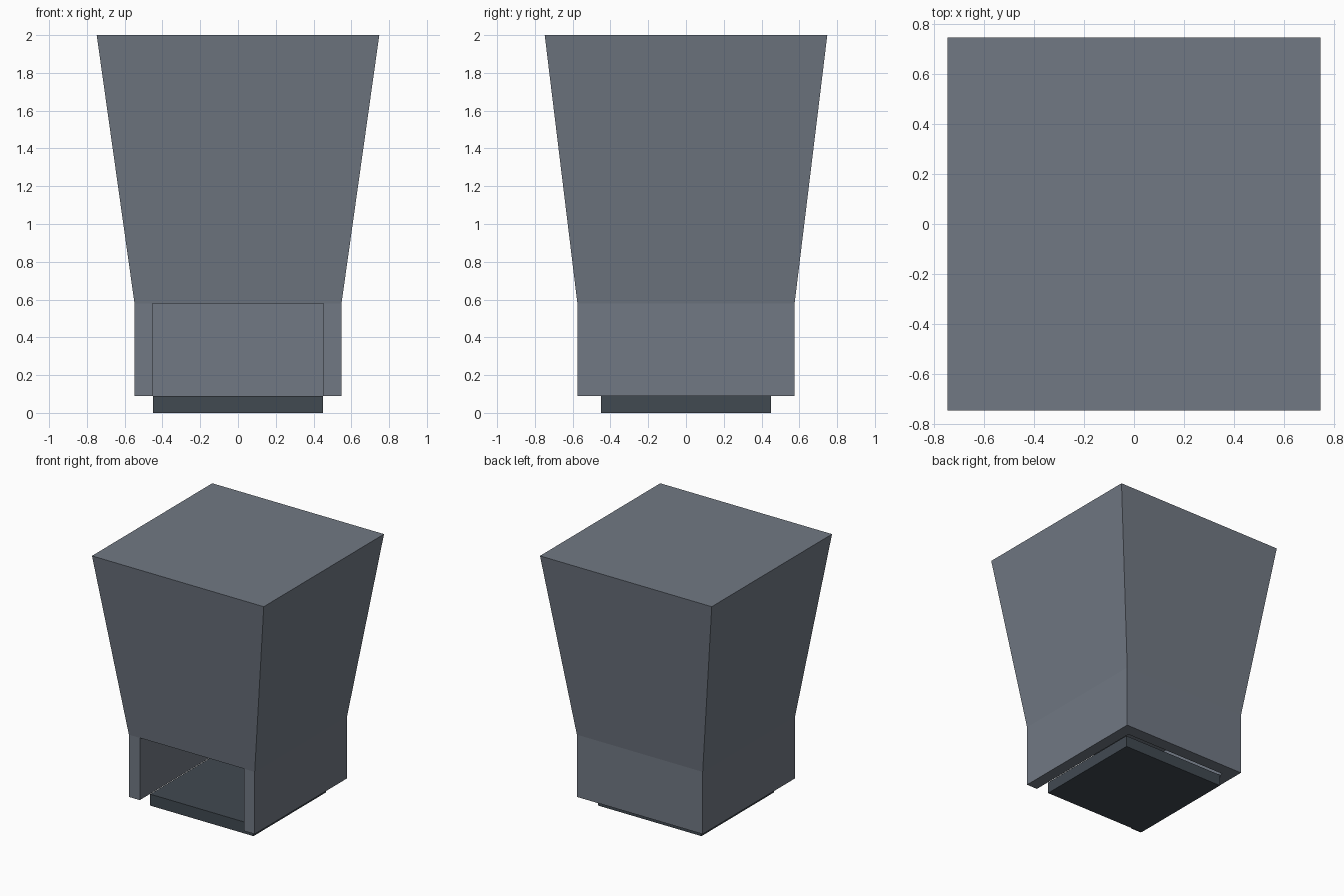
import bpy
import bmesh

cube = bpy.data.objects.get("Cube")
if cube:
    bpy.data.objects.remove(cube, do_unlink=True)


def make_material(name, rgb):
    mat = bpy.data.materials.new(name)
    mat.use_nodes = True
    color = (*rgb, 1.0)
    mat.diffuse_color = color
    mat.node_tree.nodes["Principled BSDF"].inputs["Base Color"].default_value = color
    return mat


def loft(name, lower, upper, z0, z1, mat, cap_top=True):
    """Solid between two matching counter-clockwise outlines."""
    bm = bmesh.new()
    bottom = [bm.verts.new((x, y, z0)) for x, y in lower]
    top = [bm.verts.new((x, y, z1)) for x, y in upper]
    n = len(bottom)
    for i in range(n):
        j = (i + 1) % n
        bm.faces.new((bottom[i], bottom[j], top[j], top[i]))
    bm.faces.new(bottom[::-1])
    if cap_top:
        bm.faces.new(top)
    mesh = bpy.data.meshes.new(name)
    bm.to_mesh(mesh)
    bm.free()
    mesh.materials.append(mat)
    obj = bpy.data.objects.new(name, mesh)
    bpy.context.collection.objects.link(obj)
    return obj


def rect(hx, hy):
    return [(-hx, -hy), (hx, -hy), (hx, hy), (-hx, hy)]


slate = make_material("slate grey", (0.165, 0.19, 0.23))
dark = make_material("dark slate", (0.053, 0.067, 0.083))

half_x, half_y = 0.548, 0.575
inner_x, inner_y = 0.453, 0.475
tray_top, shoulder, height = 0.09, 0.58, 2.0

# Flared upper body
loft("upper_body", rect(half_x, half_y), rect(0.748, 0.748), shoulder, height, slate)

# Three-sided skirt, open at the front and underneath
skirt = [(-half_x, -half_y), (-inner_x, -half_y), (-inner_x, inner_y),
         (inner_x, inner_y), (inner_x, -half_y), (half_x, -half_y),
         (half_x, half_y), (-half_x, half_y)]
loft("skirt_walls", skirt, skirt, tray_top, shoulder, slate, cap_top=False)

# Base tray
loft("base_tray", rect(0.45, 0.45), rect(0.45, 0.45), 0, tray_top, dark)
